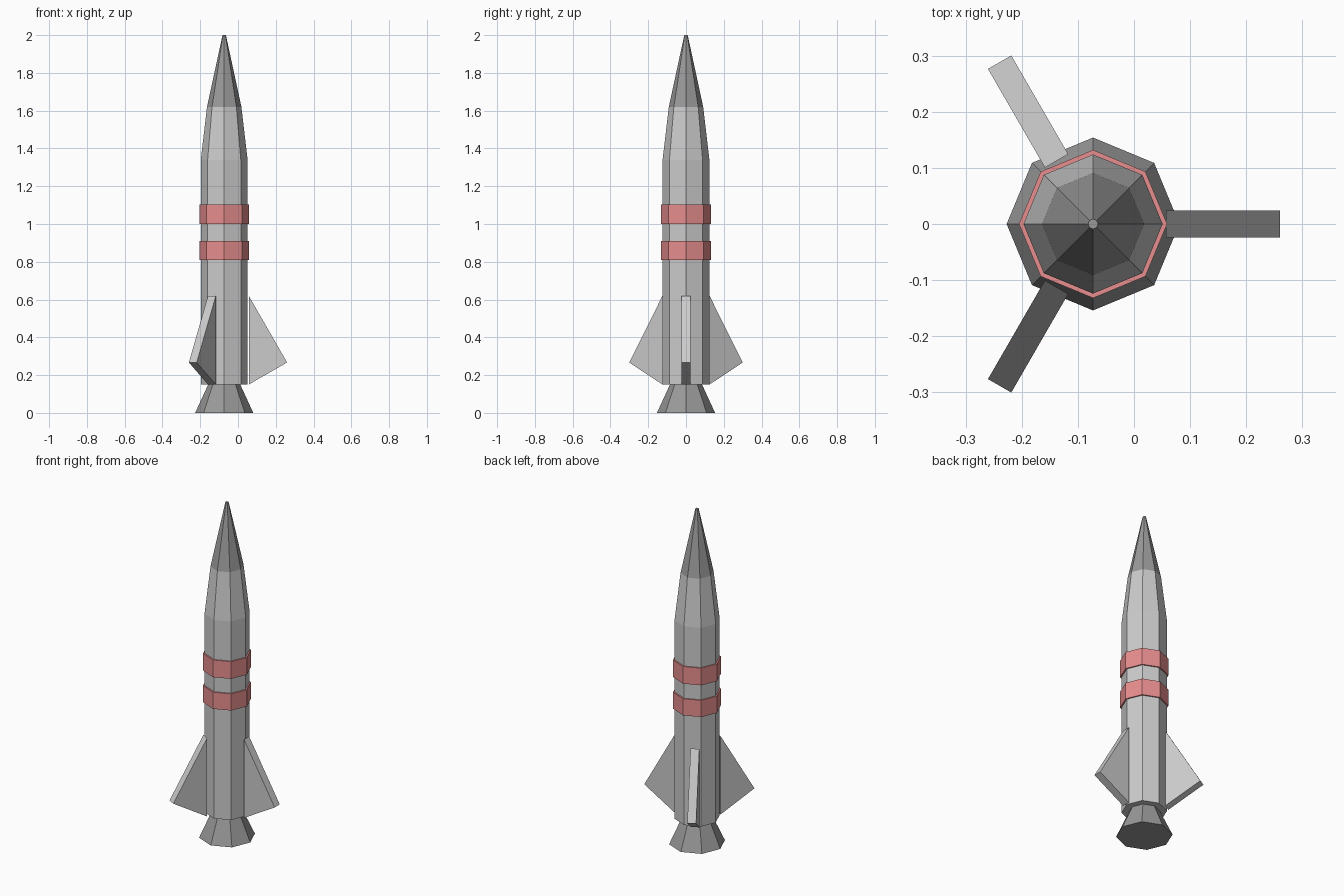
import bpy, bmesh, math

if "Cube" in bpy.data.objects:
    bpy.data.objects.remove(bpy.data.objects["Cube"])

CX = -0.073   # rocket axis
SIDES = 8


def material(name, rgb):
    m = bpy.data.materials.new(name)
    m.diffuse_color = (*rgb, 1)
    m.use_nodes = True
    m.node_tree.nodes["Principled BSDF"].inputs["Base Color"].default_value = m.diffuse_color
    return m


def finish(name, bm, mat=None):
    bmesh.ops.recalc_face_normals(bm, faces=bm.faces)
    me = bpy.data.meshes.new(name)
    bm.to_mesh(me)
    bm.free()
    ob = bpy.data.objects.new(name, me)
    ob.location.x = CX
    bpy.context.collection.objects.link(ob)
    if mat:
        me.materials.append(mat)
    return ob


def lathe(name, profile, mat=None, cap_bottom=False, cap_top=False):
    """Turn (radius, z) points into an octagonal shell."""
    bm = bmesh.new()
    rings = []
    for r, z in profile:
        angles = [math.tau * i / SIDES for i in range(SIDES)]
        rings.append([bm.verts.new((r * math.cos(a), r * math.sin(a), z)) for a in angles])
    for a, b in zip(rings, rings[1:]):
        for i in range(SIDES):
            j = (i + 1) % SIDES
            bm.faces.new((a[i], a[j], b[j], b[i]))
    if cap_bottom:
        bm.faces.new(rings[0][::-1])
    if cap_top:
        bm.faces.new(rings[-1])
    return finish(name, bm, mat)


def fin(name, angle, profile, thickness):
    """Flat triangular plate standing radially from the body."""
    bm = bmesh.new()
    face = bm.faces.new([bm.verts.new((r, -thickness / 2, z)) for r, z in profile])
    ext = bmesh.ops.extrude_face_region(bm, geom=[face], use_keep_orig=True)
    moved = [v for v in ext["geom"] if isinstance(v, bmesh.types.BMVert)]
    bmesh.ops.translate(bm, verts=moved, vec=(0, thickness, 0))
    finish(name, bm).rotation_euler.z = angle


dark = material("dark_grey", (0.32, 0.32, 0.32))
red = material("red", (0.8, 0.27, 0.27))

# Fuselage, nose and nozzle
lathe("body", [(0.124, 0.15), (0.124, 1.34), (0.091, 1.62)], cap_bottom=True)
lathe("nose_cone", [(0.091, 1.62), (0.009, 2.0)], dark, cap_top=True)
lathe("nozzle", [(0.154, 0.0), (0.085, 0.15)], dark, cap_bottom=True)

# Raised red bands
for name, z0, z1 in (("lower_band", 0.81, 0.91), ("upper_band", 1.0, 1.103)):
    lathe(name, [(0.124, z0), (0.132, z0), (0.132, z1), (0.124, z1)], red)

# Three fins
for i in range(3):
    fin(f"fin_{i + 1}", math.tau * i / 3,
        [(0.13, 0.15), (0.333, 0.267), (0.13, 0.62)], 0.048)
